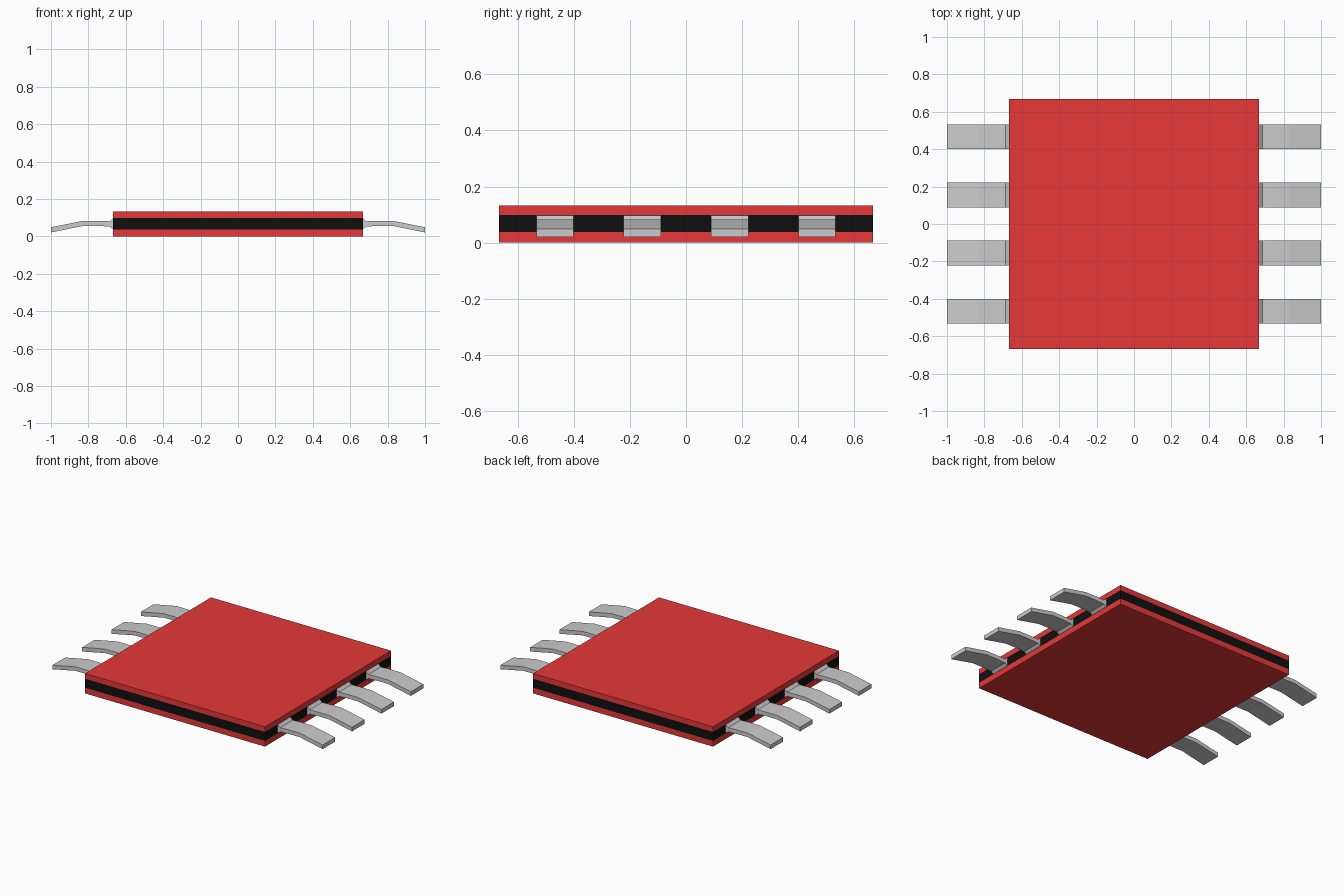
import bpy, bmesh

if "Cube" in bpy.data.objects:
    bpy.data.objects.remove(bpy.data.objects["Cube"])

HALF = 0.667      # half width of the square body
PIN_W = 0.133     # pin width
PITCH = 0.311     # pin spacing


def material(name, color):
    m = bpy.data.materials.new(name)
    m.diffuse_color = color
    m.use_nodes = True
    m.node_tree.nodes["Principled BSDF"].inputs["Base Color"].default_value = m.diffuse_color
    return m


def slab(name, z0, z1, mat):
    bpy.ops.mesh.primitive_cube_add(size=1, location=(0, 0, (z0 + z1) / 2))
    ob = bpy.context.object
    ob.name = name
    ob.scale = (2 * HALF, 2 * HALF, z1 - z0)
    ob.data.materials.append(mat)
    return ob


def pin(name, side, y):
    # side outline of a lead: x, bottom z, top z
    stations = [(0.66, 0.039, 0.097), (0.668, 0.039, 0.097), (0.686, 0.053, 0.081),
                (0.75, 0.056, 0.083), (0.83, 0.056, 0.083), (1.0, 0.021, 0.049)]
    outline = [(x, lo) for x, lo, hi in stations] + [(x, hi) for x, lo, hi in reversed(stations)]
    bm = bmesh.new()
    face = bm.faces.new([bm.verts.new((side * x, y - PIN_W / 2, z)) for x, z in outline])
    ext = bmesh.ops.extrude_face_region(bm, geom=[face])
    moved = [v for v in ext["geom"] if isinstance(v, bmesh.types.BMVert)]
    bmesh.ops.translate(bm, verts=moved, vec=(0, PIN_W, 0))
    bmesh.ops.recalc_face_normals(bm, faces=bm.faces)
    mesh = bpy.data.meshes.new(name)
    bm.to_mesh(mesh)
    bm.free()
    bpy.context.collection.objects.link(bpy.data.objects.new(name, mesh))


red = material("red", (0.8, 0.04, 0.04, 1))
black = material("black", (0.005, 0.005, 0.005, 1))

# layered package body
slab("bottom_plate", 0, 0.038, red)
slab("core_layer", 0.038, 0.098, black)
slab("top_plate", 0.098, 0.133, red)

# four leads on each side
for side, label in ((-1, "left"), (1, "right")):
    for i in range(4):
        pin(f"{label}_pin_{i + 1}", side, (i - 1.5) * PITCH)
